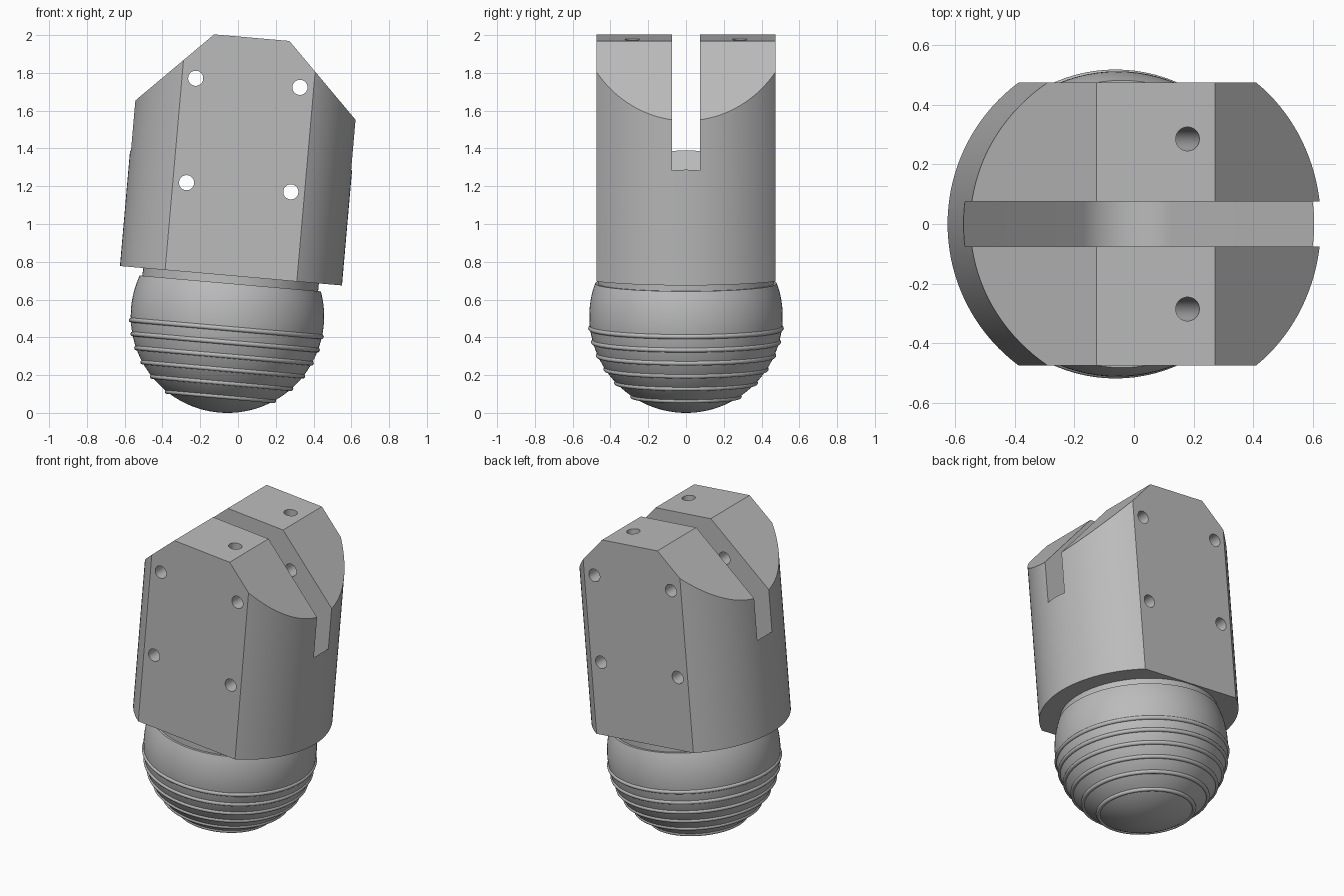
import bpy, bmesh, math
from mathutils import Matrix, Vector

if "Cube" in bpy.data.objects:
    bpy.data.objects.remove(bpy.data.objects["Cube"])

metal = bpy.data.materials.new("grey_metal")
metal.use_nodes = True
grey = (0.5, 0.5, 0.5, 1)
metal.diffuse_color = grey
metal.node_tree.nodes["Principled BSDF"].inputs["Base Color"].default_value = grey

BALL_R = 0.512
BODY_R = 0.59
BASE, TOP = 0.215, 1.48
# The whole part leans about the ball centre
LEAN = Matrix.Translation((-0.056, 0, BALL_R)) @ Matrix.Rotation(math.radians(5), 4, "Y")


def make(name, bm):
    bmesh.ops.recalc_face_normals(bm, faces=bm.faces)
    mesh = bpy.data.meshes.new(name)
    bm.to_mesh(mesh)
    bm.free()
    mesh.materials.append(metal)
    ob = bpy.data.objects.new(name, mesh)
    bpy.context.collection.objects.link(ob)
    return ob


def cylinder(name, radius, length, centre, axis="Z", segments=32):
    bm = bmesh.new()
    turn = Matrix.Rotation(math.pi / 2, 4, "X") if axis == "Y" else Matrix()
    bmesh.ops.create_cone(bm, cap_ends=True, segments=segments, radius1=radius,
                          radius2=radius, depth=length,
                          matrix=Matrix.Translation(centre) @ turn)
    return make(name, bm)


def prism(name, outline, half):
    """Extrude an x-z outline symmetrically along y."""
    bm = bmesh.new()
    face = bm.faces.new([bm.verts.new((x, -half, z)) for x, z in outline])
    new = bmesh.ops.extrude_face_region(bm, geom=[face])["geom"]
    bmesh.ops.translate(bm, vec=(0, 2 * half, 0),
                        verts=[v for v in new if isinstance(v, bmesh.types.BMVert)])
    return make(name, bm)


def lathe(name, profile, segments=96):
    bm = bmesh.new()
    verts = [bm.verts.new((r, 0, z)) for r, z in profile]
    edges = [bm.edges.new(pair) for pair in zip(verts, verts[1:])]
    bmesh.ops.spin(bm, geom=verts + edges, cent=(0, 0, 0), axis=(0, 0, 1),
                   angle=math.tau, steps=segments)
    bmesh.ops.remove_doubles(bm, verts=bm.verts, dist=1e-5)
    return make(name, bm)


def cut(target, tool, operation="DIFFERENCE"):
    mod = target.modifiers.new("cut", "BOOLEAN")
    mod.operation, mod.solver, mod.object = operation, "EXACT", tool
    bpy.context.view_layer.objects.active = target
    bpy.ops.object.modifier_apply(modifier=mod.name)
    bpy.data.objects.remove(tool)


# Body: a round bar with two flats and a bevelled top
body = cylinder("slotted_body", BODY_R, 1.6, (0, 0, BASE + 0.8), segments=128)
roof = [(-0.7, 0), (0.7, 0), (0.7, TOP - 0.5), (0.2, TOP), (-0.2, TOP), (-0.7, TOP - 0.5)]
cut(body, prism("flats", roof, 0.475), "INTERSECT")

# Central slot with a rounded V floor
FILLET, EDGE_Z = 0.21, 0.83
centre_z = EDGE_Z - BODY_R + FILLET * math.sqrt(2)
floor = [(0.7, 2), (-0.7, 2), (-0.7, EDGE_Z + 0.7 - BODY_R)]
for i in range(17):
    a = math.radians(225 + 90 * i / 16)
    floor.append((FILLET * math.cos(a), centre_z + FILLET * math.sin(a)))
floor.append((0.7, EDGE_Z + 0.7 - BODY_R))
cut(body, prism("slot", floor, 0.075))

# Cross holes through both cheeks, and a deep hole down into each cheek
for x in (-0.277, 0.277):
    for z in (0.685, 1.24):
        cut(body, cylinder("cross_hole", 0.04, 1.4, (x, 0, z), "Y"))
for y in (-0.285, 0.285):
    cut(body, cylinder("top_hole", 0.04, 1.1, (0.107, y, 1.03)))

# Ball with its short neck
top_angle = math.asin(0.174 / BALL_R)
profile = [(0.467, BASE + 0.01), (0.467, 0.174)]
for i in range(41):
    a = top_angle - (top_angle + math.pi / 2) * i / 40
    profile.append((max(0, BALL_R * math.cos(a)), BALL_R * math.sin(a)))
parts = [body, lathe("ball_foot", profile)]

# Grip ridges round the lower half of the ball
for i in range(6):
    z = -0.065 - 0.072 * i
    r = math.sqrt(BALL_R ** 2 - z ** 2) - 0.003
    ring = [(r + 0.013 * math.cos(math.tau * k / 12), z + 0.013 * math.sin(math.tau * k / 12))
            for k in range(13)]
    parts.append(lathe("grip_ridge_%d" % (i + 1), ring))

# Smooth the round faces, keep the machined edges, then lean everything
for ob in parts:
    bpy.ops.object.select_all(action="DESELECT")
    ob.select_set(True)
    bpy.context.view_layer.objects.active = ob
    bpy.ops.object.shade_smooth_by_angle(angle=math.radians(32))
    ob.matrix_world = LEAN
